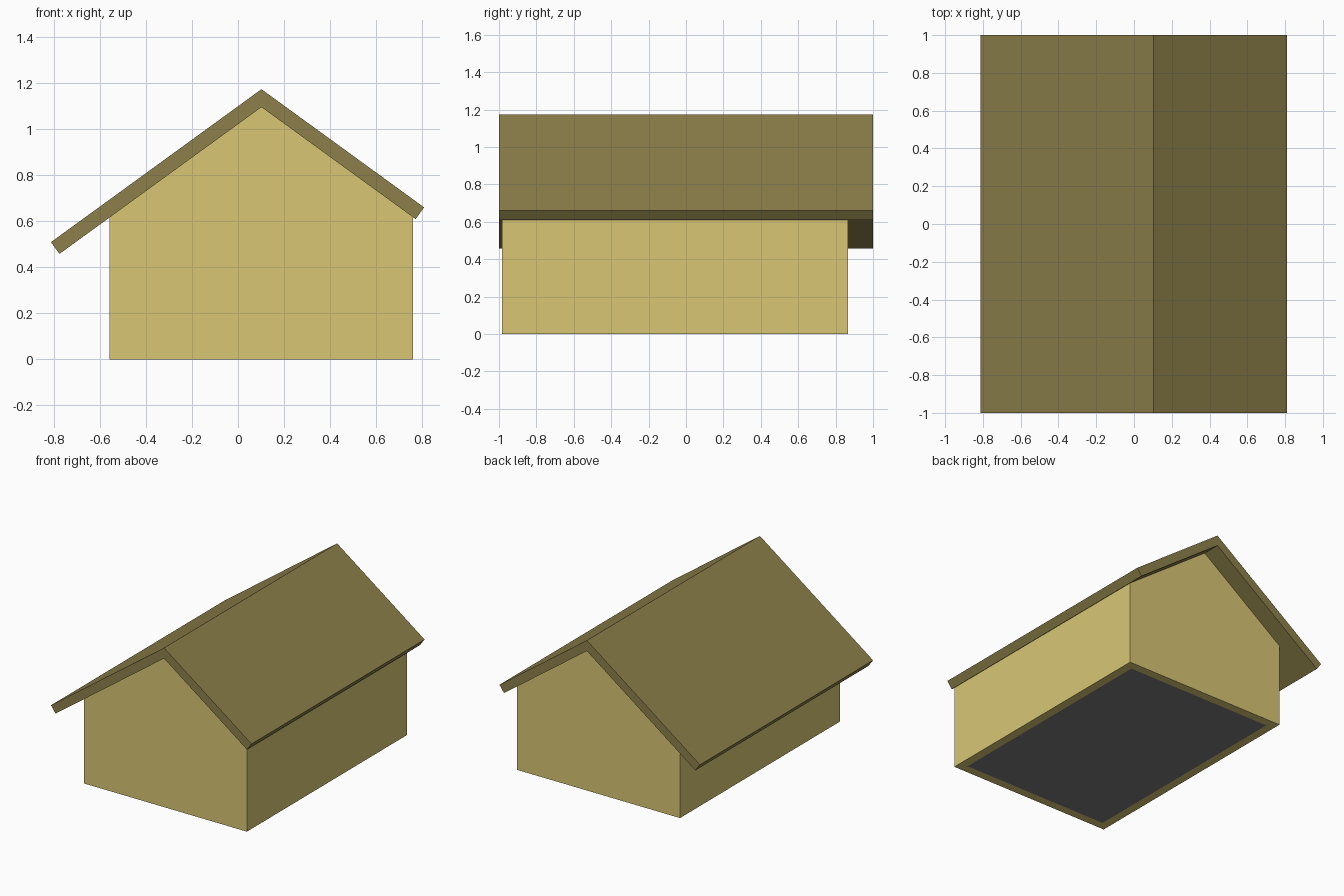
import bpy, bmesh, math

if "Cube" in bpy.data.objects:
    bpy.data.objects.remove(bpy.data.objects["Cube"])

SLOPE = math.radians(36)
RIDGE_X = 0.102          # ridge line is off centre
WALL_TOP = 1.096         # roof underside at the ridge
X0, X1 = -0.558, 0.761   # wall footprint
Y0, Y1 = -0.984, 0.866
THICK = 0.063


def material(name, color):
    mat = bpy.data.materials.new(name)
    mat.diffuse_color = (*color, 1)
    mat.use_nodes = True
    mat.node_tree.nodes["Principled BSDF"].inputs["Base Color"].default_value = mat.diffuse_color
    return mat


def prism(name, profile, y0, y1, mat):
    """Extrude an x-z profile along y."""
    bm = bmesh.new()
    face = bm.faces.new([bm.verts.new((x, y0, z)) for x, z in profile])
    ext = bmesh.ops.extrude_face_region(bm, geom=[face])
    verts = [g for g in ext["geom"] if isinstance(g, bmesh.types.BMVert)]
    bmesh.ops.translate(bm, verts=verts, vec=(0, y1 - y0, 0))
    bmesh.ops.recalc_face_normals(bm, faces=bm.faces)
    mesh = bpy.data.meshes.new(name)
    bm.to_mesh(mesh)
    bm.free()
    mesh.materials.append(mat)
    obj = bpy.data.objects.new(name, mesh)
    bpy.context.collection.objects.link(obj)
    return obj


def roof_z(x):
    return WALL_TOP - abs(x - RIDGE_X) * math.tan(SLOPE)


wall_mat = material("wall_yellow", (0.686, 0.571, 0.175))
roof_mat = material("roof_olive", (0.266, 0.216, 0.069))
floor_mat = material("floor_grey", (0.2, 0.2, 0.2))

# Gabled wall shell, open below and under the roof
walls = prism("walls", [(X0, 0), (X1, 0), (X1, roof_z(X1)),
                        (RIDGE_X, WALL_TOP), (X0, roof_z(X0))], Y0, Y1, wall_mat)
bm = bmesh.new()
bm.from_mesh(walls.data)
bm.normal_update()
bmesh.ops.delete(bm, geom=[f for f in bm.faces if abs(f.normal.z) > 0.1], context='FACES')
bm.to_mesh(walls.data)
bm.free()
shell = walls.modifiers.new("thickness", 'SOLIDIFY')
shell.thickness = THICK
shell.offset = -1
shell.use_even_offset = True

# Floor slab set between the walls
prism("floor", [(X0 + THICK, 0), (X1 - THICK, 0),
                (X1 - THICK, 0.02), (X0 + THICK, 0.02)],
      Y0 + THICK, Y1 - THICK, floor_mat)

# Bent roof slab with square-cut eaves
left, right = -0.776, 0.772
dx, dz = THICK * math.sin(SLOPE), THICK * math.cos(SLOPE)
prism("roof", [(left, roof_z(left)), (RIDGE_X, WALL_TOP), (right, roof_z(right)),
               (right + dx, roof_z(right) + dz),
               (RIDGE_X, WALL_TOP + THICK / math.cos(SLOPE)),
               (left - dx, roof_z(left) + dz)], -1, 1, roof_mat)
